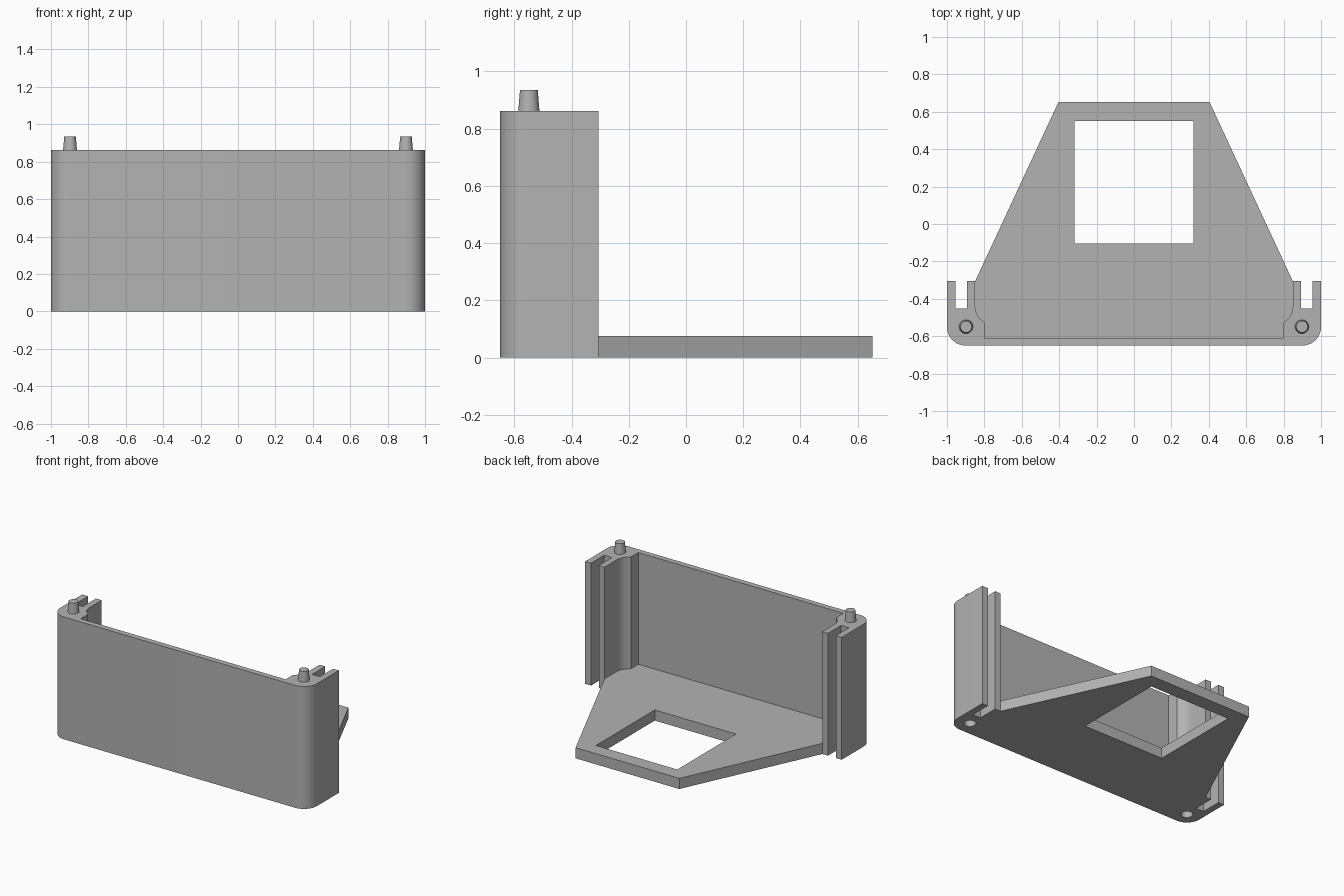
import bpy
import bmesh
from math import cos, sin, radians

cube = bpy.data.objects.get("Cube")
if cube:
    bpy.data.objects.remove(cube, do_unlink=True)

WALL_TOP = 0.862
PLATE_TOP = 0.075
PEG_X, PEG_Y = 0.898, -0.549

grey = bpy.data.materials.new("plain grey")
grey.use_nodes = True
colour = (0.45, 0.45, 0.45, 1)
grey.diffuse_color = colour
grey.node_tree.nodes["Principled BSDF"].inputs["Base Color"].default_value = colour


def arc(cx, cy, r, start, end, steps):
    angles = [radians(start + (end - start) * i / steps) for i in range(steps + 1)]
    return [(cx + r * cos(a), cy + r * sin(a)) for a in angles]


def mirrored(half):
    """Close a right-hand outline with its mirror image."""
    return half + [(-x, y) for x, y in reversed(half)]


def add_object(name, bm):
    bmesh.ops.recalc_face_normals(bm, faces=bm.faces)
    mesh = bpy.data.meshes.new(name)
    bm.to_mesh(mesh)
    bm.free()
    mesh.materials.append(grey)
    obj = bpy.data.objects.new(name, mesh)
    bpy.context.collection.objects.link(obj)
    return obj


def prism(name, outline, z0, z1):
    bm = bmesh.new()
    face = bm.faces.new([bm.verts.new((x, y, z0)) for x, y in outline])
    top = bmesh.ops.extrude_face_region(bm, geom=[face])["geom"]
    verts = [v for v in top if isinstance(v, bmesh.types.BMVert)]
    bmesh.ops.translate(bm, verts=verts, vec=(0, 0, z1 - z0))
    return add_object(name, bm)


def cone(name, x, y, z0, z1, r0, r1):
    bm = bmesh.new()
    bmesh.ops.create_cone(bm, cap_ends=True, segments=32, radius1=r0,
                          radius2=r1, depth=z1 - z0)
    bmesh.ops.translate(bm, verts=bm.verts, vec=(x, y, (z0 + z1) / 2))
    return add_object(name, bm)


def activate(obj):
    bpy.ops.object.select_all(action='DESELECT')
    obj.select_set(True)
    bpy.context.view_layer.objects.active = obj


def combine(target, tool, operation):
    """Apply a boolean and discard the tool object."""
    mod = target.modifiers.new("boolean", 'BOOLEAN')
    mod.operation = operation
    mod.solver = 'EXACT'
    mod.object = tool
    activate(target)
    bpy.ops.object.modifier_apply(modifier=mod.name)
    bpy.data.objects.remove(tool, do_unlink=True)


# Front wall with rounded corners, slotted ends and inner fillets
half = arc(0.9, -0.55, 0.1, -90, 0, 10)
half += [(1, -0.305), (0.954, -0.305), (0.954, -0.452),
         (0.893, -0.452), (0.893, -0.305), (0.849, -0.305)]
half += arc(0.749, -0.44, 0.1, 0, -60, 8)
half += [(0.799, -0.61)]
body = prism("front_wall_and_base", mirrored(half), 0, WALL_TOP)

# Tapered base plate with a rectangular opening
plate = prism("base_plate", mirrored([(0.87, -0.63), (0.87, -0.35),
                                      (0.849, -0.305), (0.404, 0.652)]), 0, PLATE_TOP)
opening = prism("opening_cutter", mirrored([(0.317, -0.105), (0.317, 0.55)]), -0.1, 0.2)
combine(plate, opening, 'DIFFERENCE')
combine(body, plate, 'UNION')

# Pegs on top and matching sockets underneath
for side, sign in (("left", 1), ("right", -1)):
    socket = cone("socket_cutter", sign * PEG_X, PEG_Y, -0.02, 0.09, 0.039, 0.036)
    combine(body, socket, 'DIFFERENCE')
    peg = cone(side + "_peg", sign * PEG_X, PEG_Y, WALL_TOP, 0.935, 0.037, 0.031)
    activate(peg)
    bpy.ops.object.shade_smooth_by_angle(angle=radians(30))

activate(body)
bpy.ops.object.shade_smooth_by_angle(angle=radians(30))
